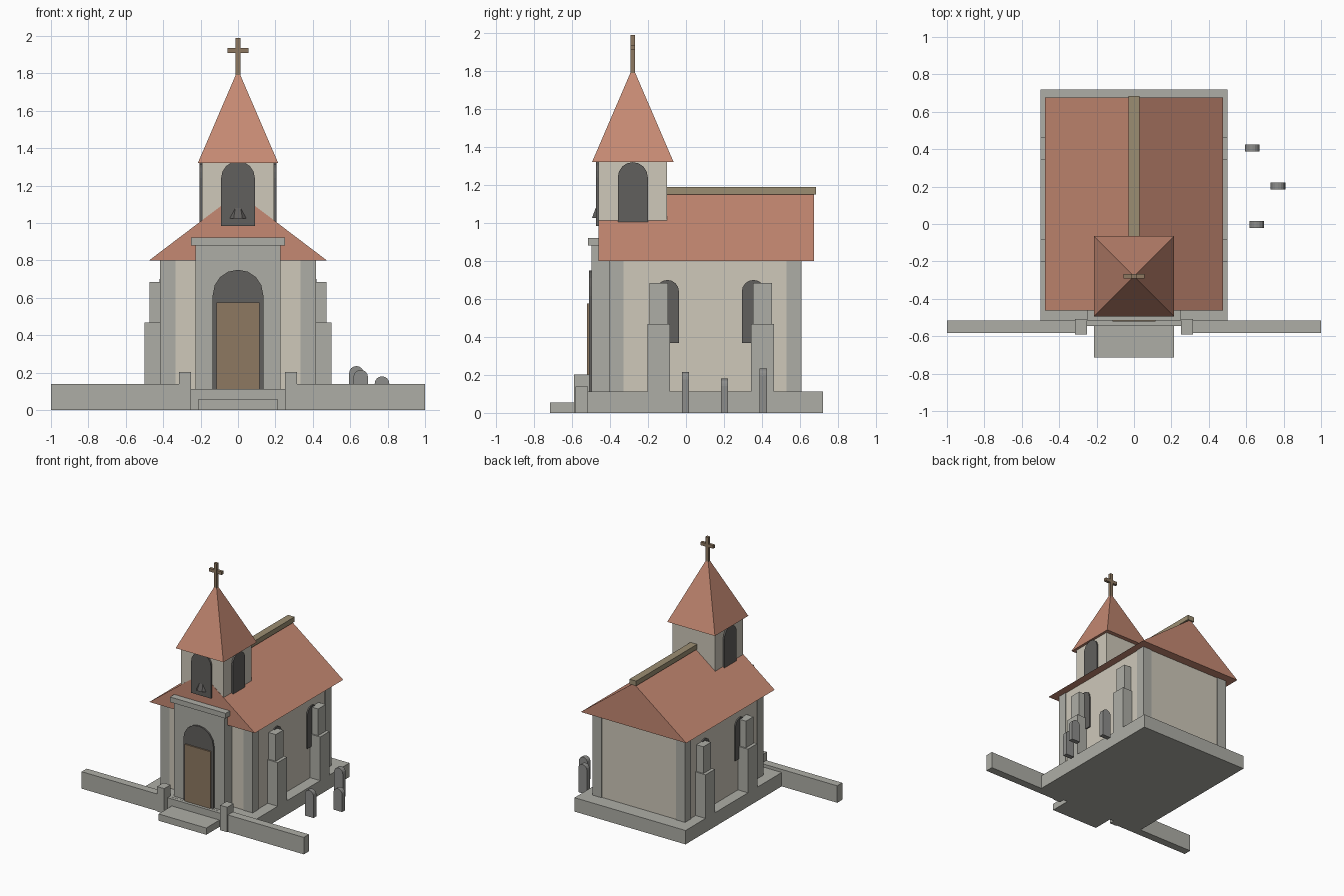
import bpy, math

if "Cube" in bpy.data.objects:
    bpy.data.objects.remove(bpy.data.objects["Cube"])


def material(name, rgb):
    m = bpy.data.materials.new(name)
    m.diffuse_color = (*rgb, 1)
    m.use_nodes = True
    m.node_tree.nodes["Principled BSDF"].inputs["Base Color"].default_value = m.diffuse_color
    return m


PLASTER = material("plaster", (0.62, 0.58, 0.49))
STONE = material("stone", (0.42, 0.42, 0.38))
GRAVE = material("gravestone", (0.27, 0.27, 0.26))
DARK = material("dark", (0.12, 0.115, 0.11))
TILE = material("roof_tile", (0.56, 0.25, 0.17))
WOOD = material("wood", (0.27, 0.19, 0.12))
RIDGE = material("ridge", (0.33, 0.27, 0.17))


def add_mesh(name, verts, faces, mat):
    me = bpy.data.meshes.new(name)
    me.from_pydata(verts, [], faces)
    me.materials.append(mat)
    ob = bpy.data.objects.new(name, me)
    bpy.context.collection.objects.link(ob)
    return ob


def prism(name, profile, a, b, mat, axis="y"):
    """Extrude a (horizontal, z) profile from a to b along the axis."""
    place = (lambda u, z, d: (u, d, z)) if axis == "y" else (lambda u, z, d: (d, u, z))
    n = len(profile)
    verts = [place(u, z, d) for d in (a, b) for u, z in profile]
    faces = [tuple(range(n)), tuple(reversed(range(n, 2 * n)))]
    faces += [(i, i + n, (i + 1) % n + n, (i + 1) % n) for i in range(n)]
    if (axis == "y") != (b > a):
        faces = [f[::-1] for f in faces]
    return add_mesh(name, verts, faces, mat)


def box(name, x0, x1, y0, y1, z0, z1, mat):
    x0, x1 = sorted((x0, x1))
    return prism(name, [(x0, z0), (x1, z0), (x1, z1), (x0, z1)], y0, y1, mat)


def arch(c, r, z0, top, segs=8):
    """Round-headed outline centred on c."""
    pts = [(c - r, z0), (c + r, z0)]
    for i in range(segs + 1):
        t = math.pi * i / segs
        pts.append((c + r * math.cos(t), top - r + r * math.sin(t)))
    return pts


def cone(name, n, r1, r2, z0, z1, y, rot, mat):
    bpy.ops.mesh.primitive_cone_add(vertices=n, radius1=r1, radius2=r2, depth=z1 - z0,
                                    location=(0, y, (z0 + z1) / 2), rotation=(0, 0, rot))
    ob = bpy.context.object
    ob.name = name
    ob.data.materials.append(mat)
    return ob


# Plinth and steps
box("plinth", -0.5, 0.5, -0.52, 0.72, 0, 0.113, STONE)
box("upper_step", -0.28, 0.28, -0.545, -0.5, 0, 0.112, STONE)
box("lower_step", -0.215, 0.215, -0.715, -0.53, 0, 0.055, STONE)

# Nave and main roof
box("nave", -0.41, 0.41, -0.4, 0.6, 0.11, 0.81, PLASTER)
prism("nave_roof", [(-0.475, 0.8), (0.475, 0.8), (0, 1.16)], -0.462, 0.675, TILE)
box("ridge_cap", -0.03, 0.03, -0.44, 0.685, 1.15, 1.19, RIDGE)

# Entrance porch
box("porch", -0.228, 0.228, -0.497, -0.12, 0.11, 0.89, STONE)
box("porch_cornice", -0.25, 0.25, -0.517, -0.12, 0.88, 0.922, STONE)
prism("door_surround", arch(0, 0.135, 0.11, 0.75), -0.51, -0.48, DARK)
box("door", -0.115, 0.115, -0.521, -0.49, 0.11, 0.575, WOOD)

# Belfry, spire and cross
TY = -0.28
box("belfry", -0.193, 0.193, TY - 0.18, TY + 0.18, 0.9, 1.33, PLASTER)
prism("belfry_front_opening", arch(0, 0.09, 0.983, 1.33), -0.475, -0.44, DARK)
cone("bell", 8, 0.06, 0.022, 1.025, 1.12, -0.44, math.pi / 8, DARK)
cone("spire", 4, 0.215 * math.sqrt(2), 0, 1.32, 1.82, TY, math.pi / 4, TILE)
box("cross_post", -0.013, 0.013, TY - 0.012, TY + 0.012, 1.78, 1.99, WOOD)
box("cross_arm", -0.056, 0.056, TY - 0.0115, TY + 0.0115, 1.91, 1.936, WOOD)

for s, side in ((-1, "left"), (1, "right")):
    prism("belfry_opening_" + side, arch(TY, 0.079, 1.003, 1.32), s * 0.17, s * 0.205, DARK, "x")
    # Corner pilasters
    for y, end in ((-0.405, "front"), (0.53, "back")):
        box(f"pilaster_{end}_{side}", s * 0.335, s * 0.416, y, y + 0.077, 0.11, 0.805, STONE)
    # Windows and stepped buttresses
    for i, (wy, by) in enumerate(((-0.098, -0.143), (0.355, 0.403))):
        prism(f"window_{side}_{i}", arch(wy, 0.061, 0.368, 0.7), s * 0.39, s * 0.42, DARK, "x")
        box(f"buttress_lower_{side}_{i}", s * 0.38, s * 0.5, by - 0.06, by + 0.06, 0.11, 0.468, STONE)
        box(f"buttress_upper_{side}_{i}", s * 0.38, s * 0.474, by - 0.049, by + 0.049, 0.4, 0.685, STONE)
    # Churchyard wall and gate posts
    box("yard_wall_" + side, s * 0.28, s * 1.0, -0.582, -0.517, 0, 0.138, STONE)
    box("gate_post_" + side, s * 0.252, s * 0.316, -0.59, -0.508, 0, 0.203, STONE)

# Gravestones
for i, (x, y, h) in enumerate(((0.633, 0.407, 0.235), (0.77, 0.203, 0.18), (0.656, -0.003, 0.215))):
    prism(f"gravestone_{i}", arch(x, 0.039, 0, h), y - 0.019, y + 0.019, GRAVE)
